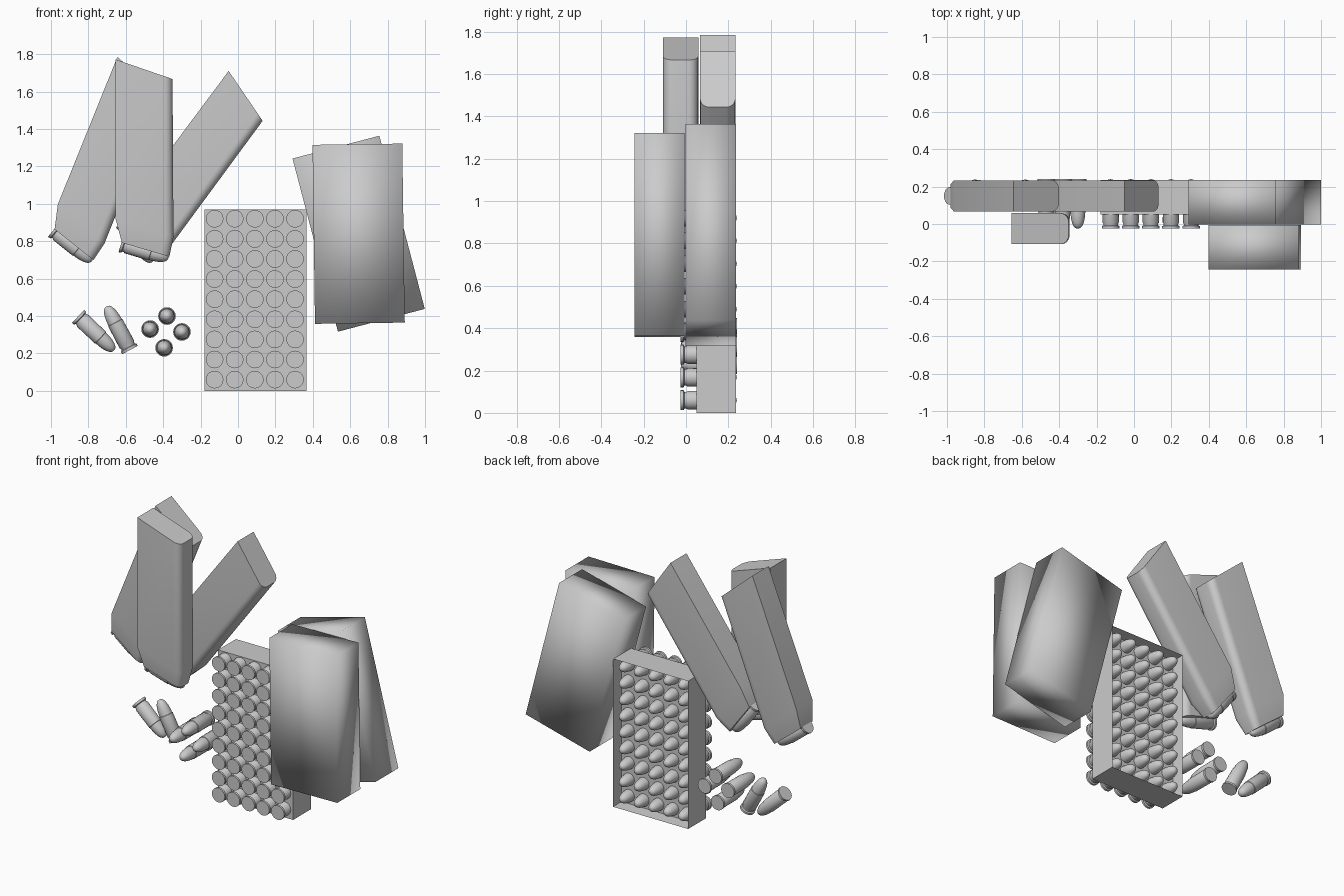
import bpy, bmesh
from math import radians, sin, cos, pi
from mathutils import Vector, Matrix

cube = bpy.data.objects.get("Cube")
if cube:
    bpy.data.objects.remove(cube, do_unlink=True)

grey = bpy.data.materials.new("light_grey")
grey.use_nodes = True
grey.diffuse_color = (0.6, 0.6, 0.6, 1)
grey.node_tree.nodes["Principled BSDF"].inputs["Base Color"].default_value = grey.diffuse_color


def add_object(name, mesh):
    obj = bpy.data.objects.new(name, mesh)
    bpy.context.collection.objects.link(obj)
    return obj


def finish(name, bm, smooth_angle=None):
    """Turn a bmesh into a mesh, smoothing edges below the given angle."""
    bmesh.ops.recalc_face_normals(bm, faces=bm.faces[:])
    mesh = bpy.data.meshes.new(name)
    if smooth_angle:
        for face in bm.faces:
            face.smooth = True
        for edge in bm.edges:
            edge.smooth = edge.calc_face_angle(0) < radians(smooth_angle)
    bm.to_mesh(mesh)
    bm.free()
    mesh.materials.append(grey)
    return mesh


def box_bmesh(size):
    bm = bmesh.new()
    bmesh.ops.create_cube(bm, size=1)
    bmesh.ops.scale(bm, vec=size, verts=bm.verts[:])
    return bm


# Cartridge: a turned profile of (radius, height), rim at the origin
def cartridge_mesh():
    profile = [(0.047, 0), (0.047, 0.014), (0.039, 0.018), (0.039, 0.026),
               (0.044, 0.034), (0.043, 0.165), (0.04, 0.167)]
    profile += [(0.04 * cos(a * pi / 12) ** 0.8, 0.167 + 0.098 * sin(a * pi / 12))
                for a in range(1, 6)]
    bm = bmesh.new()
    sides = 20
    rings = [[bm.verts.new((r * cos(2 * pi * i / sides), r * sin(2 * pi * i / sides), z))
              for i in range(sides)] for r, z in profile]
    for low, high in zip(rings, rings[1:]):
        for i in range(sides):
            j = (i + 1) % sides
            bm.faces.new((low[i], low[j], high[j], high[i]))
    tip = bm.verts.new((0, 0, 0.265))
    for i in range(sides):
        bm.faces.new((rings[-1][i], rings[-1][(i + 1) % sides], tip))
    bm.faces.new(rings[0])
    return finish("cartridge", bm, 50)


cartridge = cartridge_mesh()


def place_cartridge(name, rim, direction):
    obj = add_object(name, cartridge)
    obj.location = rim
    obj.rotation_euler = Vector(direction).to_track_quat('Z', 'Y').to_euler()


# Tray: block with an open recess at the back
bm = box_bmesh((0.545, 0.185, 0.97))
back = max(bm.faces, key=lambda f: f.calc_center_median().y)
bmesh.ops.inset_region(bm, faces=[back], thickness=0.008)
bmesh.ops.translate(bm, vec=(0, -0.08, 0), verts=back.verts[:])
tray = add_object("cartridge_tray", finish("cartridge_tray", bm))
tray.location = (0.0925, 0.1425, 0.485)

for col in range(5):
    for row in range(9):
        place_cartridge("tray_cartridge", (-0.125 + col * 0.1075, -0.025, 0.06 + row * 0.1075), (0, 1, 0))

# Loose cartridges: two lying flat, four standing on their rims
place_cartridge("lying_cartridge", (-0.855, 0.19, 0.398), (0.19, 0, -0.18))
place_cartridge("lying_cartridge", (-0.578, 0.19, 0.218), (-0.12, 0, 0.225))
for x, z in ((-0.38, 0.4), (-0.47, 0.33), (-0.3, 0.315), (-0.395, 0.23)):
    place_cartridge("standing_cartridge", (x, 0.24, z), (0, -1, 0))

# Ammunition boxes: softly shaded plain blocks
for name, y, turn in (("front_box", -0.125, 0.8), ("rear_box", 0.117, 14.7)):
    box = add_object(name, finish(name, box_bmesh((0.48, 0.238, 0.957)), 100))
    box.location = (0.645, y, 0.84)
    box.rotation_euler = (0, radians(-turn), 0)


# Magazine: rounded front edge, slanted ends, tapered mouth at the bottom
def magazine_mesh():
    half, radius = 0.083, 0.045
    levels = [(0, 0.305, 0, -0.105, 1), (0, 0.31, -0.85, -0.95, 1),
              (0.034, 0.288, -0.98, -1.055, 0.75)]
    bm = bmesh.new()
    rings = []
    for left, right, z_left, z_right, depth in levels:
        arc = [(right - radius + radius * sin(a * pi / 12),
                half - radius + radius * cos(a * pi / 12)) for a in range(7)]
        outline = [(left, half)] + arc + [(u, -y) for u, y in reversed(arc)] + [(left, -half)]
        rings.append([bm.verts.new((u, y * depth, z_left + (z_right - z_left) * (u - left) / (right - left)))
                      for u, y in outline])
    count = len(rings[0])
    for high, low in zip(rings, rings[1:]):
        for i in range(count):
            j = (i + 1) % count
            bm.faces.new((high[i], high[j], low[j], low[i]))
    bm.faces.new(rings[0])
    bm.faces.new(rings[-1])
    return finish("magazine", bm, 20)


magazine = magazine_mesh()
for name, x, y, z, lean in (("front_magazine", -0.655, -0.025, 1.772, 0),
                            ("left_magazine", -0.645, 0.15, 1.785, 22),
                            ("right_magazine", -0.05, 0.15, 1.71, 36.7)):
    obj = add_object(name, magazine)
    obj.location = (x, y, z)
    obj.rotation_euler = (0, radians(lean), 0)
    turn = Matrix.Rotation(radians(lean), 3, 'Y')
    place_cartridge(name + "_cartridge", obj.location + turn @ Vector((0.03, 0, -0.985)),
                    turn @ Vector((0.95, 0, -0.29)))
